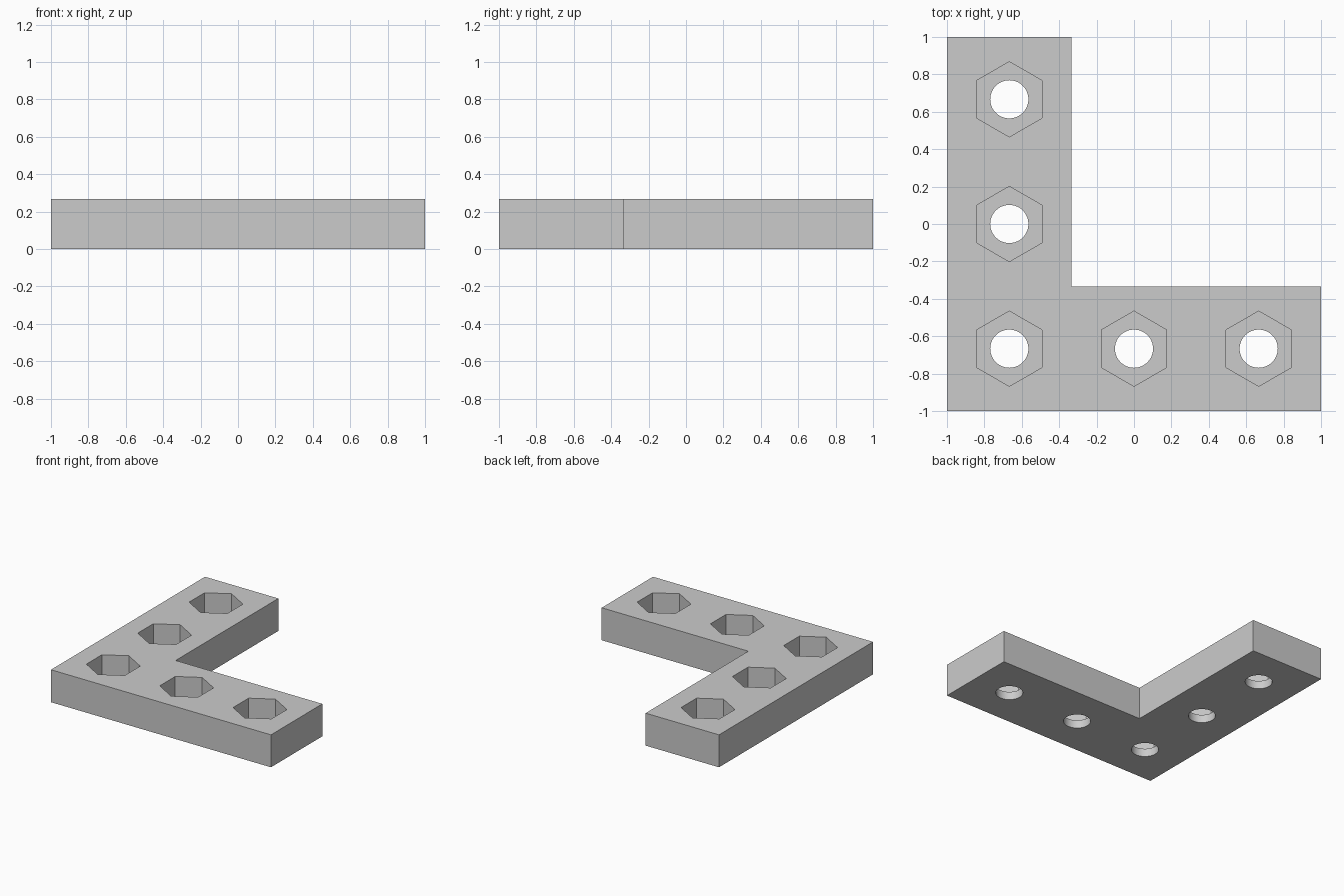
import bpy, bmesh, math

if "Cube" in bpy.data.objects:
    bpy.data.objects.remove(bpy.data.objects["Cube"])

H = 4 / 15          # plate thickness
W = 2 / 3           # arm width and hole spacing
FLOOR = 1 / 15      # material left under each nut pocket


def prism(name, points, z0, z1):
    """Extrude a closed outline from z0 to z1."""
    bm = bmesh.new()
    face = bm.faces.new([bm.verts.new((x, y, z0)) for x, y in points])
    top = bmesh.ops.extrude_face_region(bm, geom=[face])["geom"]
    for v in top:
        if isinstance(v, bmesh.types.BMVert):
            v.co.z = z1
    bmesh.ops.recalc_face_normals(bm, faces=bm.faces)
    mesh = bpy.data.meshes.new(name)
    bm.to_mesh(mesh)
    bm.free()
    obj = bpy.data.objects.new(name, mesh)
    bpy.context.collection.objects.link(obj)
    return obj


def ring(cx, cy, r, n):
    """Regular polygon with a corner pointing along +y."""
    return [(cx + r * math.sin(2 * math.pi * i / n),
             cy + r * math.cos(2 * math.pi * i / n)) for i in range(n)]


def cut(target, cutter):
    mod = target.modifiers.new(cutter.name, 'BOOLEAN')
    mod.operation = 'DIFFERENCE'
    mod.solver = 'EXACT'
    mod.object = cutter
    bpy.context.view_layer.objects.active = target
    bpy.ops.object.modifier_apply(modifier=mod.name)
    bpy.data.objects.remove(cutter)


# L-shaped plate
plate = prism("corner_bracket", [(-1, -1), (1, -1), (1, W - 1), (W - 1, W - 1),
                                 (W - 1, 1), (-1, 1)], 0, H)

# Screw holes with hexagonal nut pockets along both arms
for x, y in [(-W, W), (-W, 0), (-W, -W), (0, -W), (W, -W)]:
    cut(plate, prism("nut_pocket", ring(x, y, 0.201, 6), FLOOR, H + 0.1))
    cut(plate, prism("screw_hole", ring(x, y, 0.102, 48), -0.1, H + 0.1))

# Smooth the round holes, keep everything else crisp
bpy.ops.object.select_all(action='DESELECT')
plate.select_set(True)
bpy.context.view_layer.objects.active = plate
bpy.ops.object.shade_smooth_by_angle(angle=math.radians(30))
